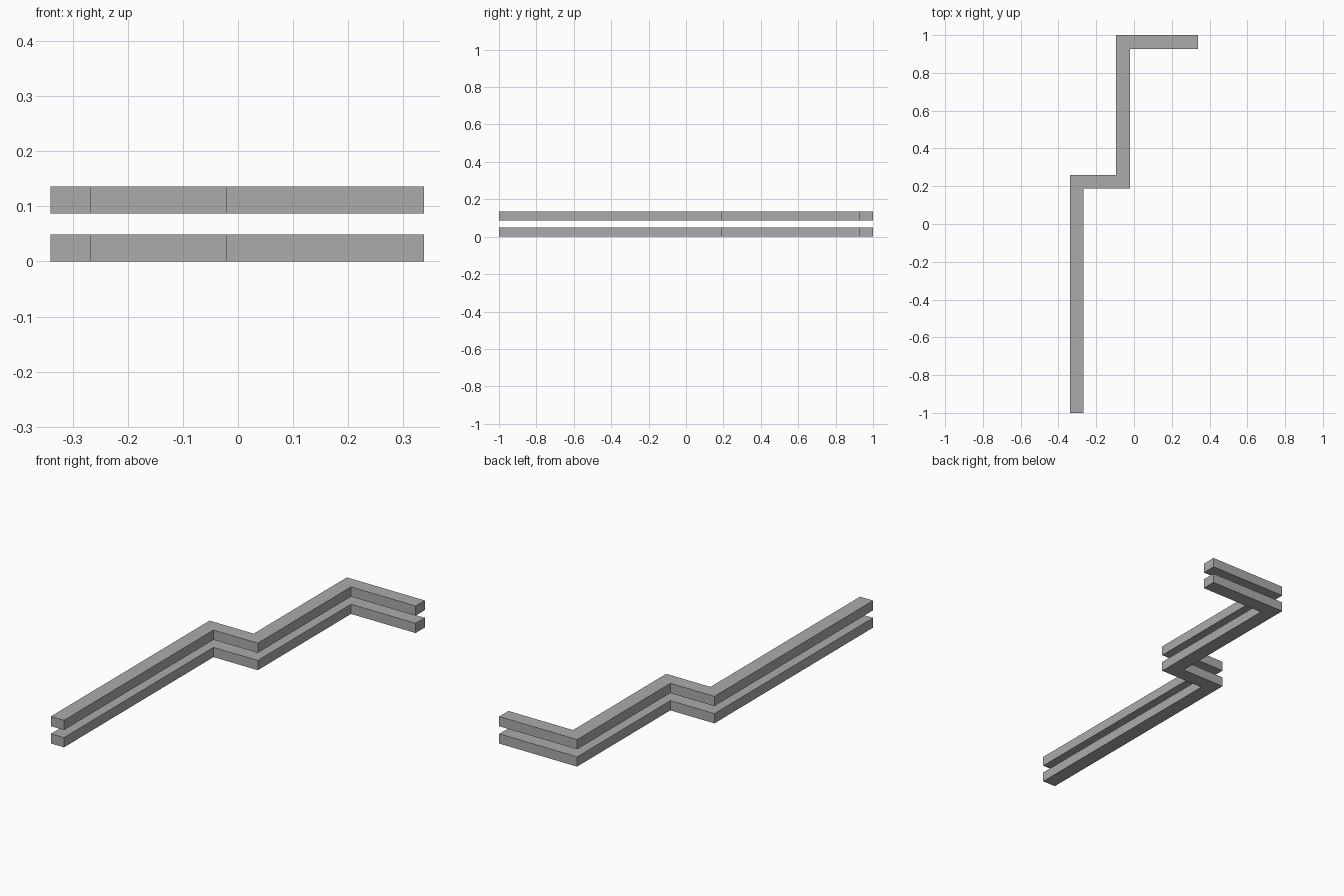
import bpy
import bmesh

cube = bpy.data.objects.get("Cube")
if cube:
    bpy.data.objects.remove(cube, do_unlink=True)

# Plain grey for both rails
grey = bpy.data.materials.new("grey")
grey.use_nodes = True
colour = (0.41, 0.41, 0.41, 1)
grey.diffuse_color = colour
grey.node_tree.nodes["Principled BSDF"].inputs["Base Color"].default_value = colour

# Stepped outline of a rail, seen from above
OUTLINE = [(-0.34, -1), (-0.267, -1), (-0.267, 0.187), (-0.021, 0.187),
           (-0.021, 0.927), (0.338, 0.927), (0.338, 1), (-0.095, 1),
           (-0.095, 0.26), (-0.34, 0.26)]
THICKNESS = 0.049


def add_rail(name, base):
    """Extrude the outline upward from the given height."""
    bm = bmesh.new()
    face = bm.faces.new([bm.verts.new((x, y, base)) for x, y in OUTLINE])
    raised = bmesh.ops.extrude_face_region(bm, geom=[face], use_keep_orig=True)
    top = [v for v in raised["geom"] if isinstance(v, bmesh.types.BMVert)]
    bmesh.ops.translate(bm, verts=top, vec=(0, 0, THICKNESS))
    bmesh.ops.recalc_face_normals(bm, faces=bm.faces)
    mesh = bpy.data.meshes.new(name)
    bm.to_mesh(mesh)
    bm.free()
    mesh.materials.append(grey)
    rail = bpy.data.objects.new(name, mesh)
    bpy.context.collection.objects.link(rail)


# Two matching rails with a gap between them
add_rail("lower_rail", 0)
add_rail("upper_rail", 0.087)
